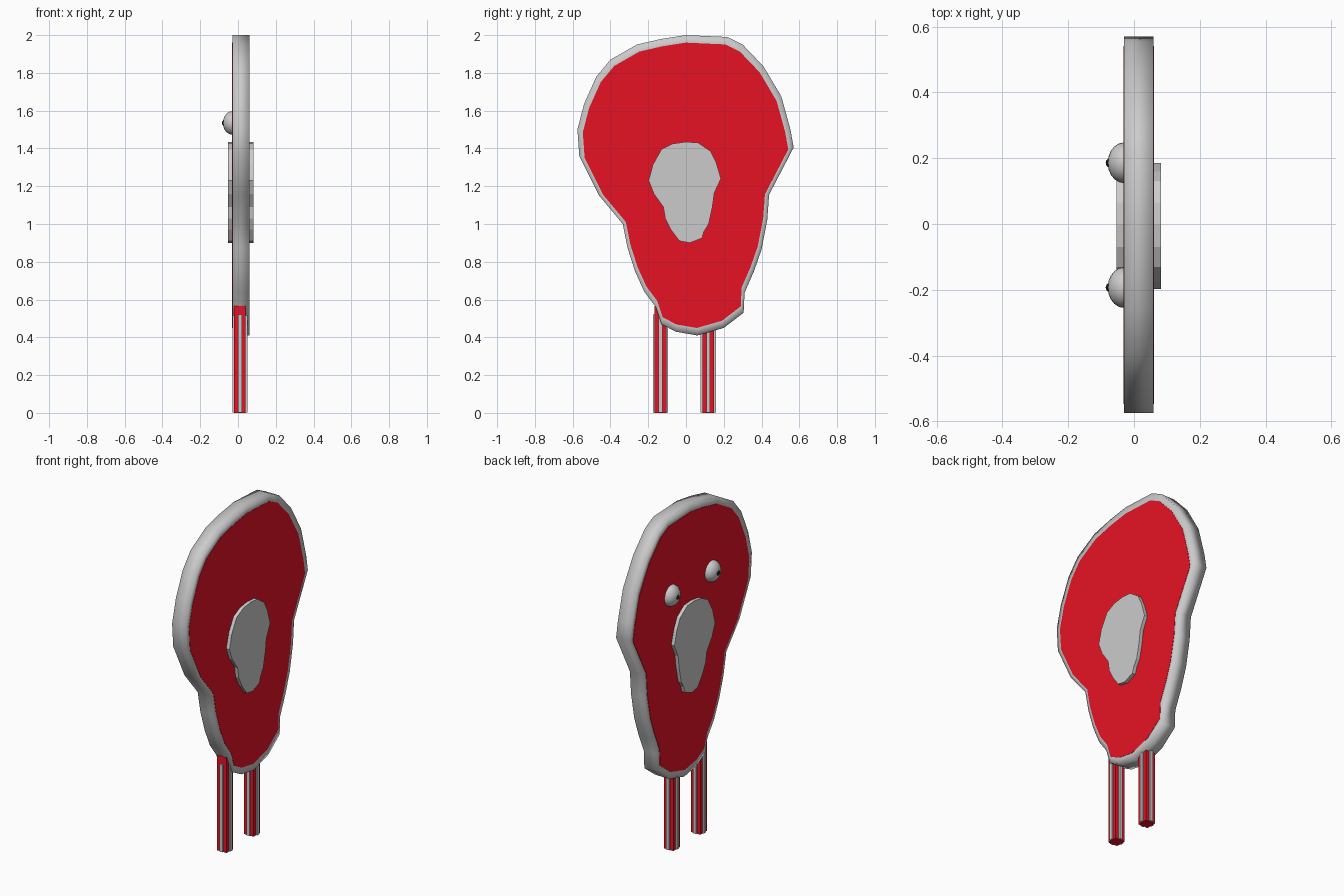
import bpy, bmesh, math

if "Cube" in bpy.data.objects:
    bpy.data.objects.remove(bpy.data.objects["Cube"])

def material(name, color):
    m = bpy.data.materials.new(name)
    m.diffuse_color = (*color, 1)
    m.use_nodes = True
    m.node_tree.nodes["Principled BSDF"].inputs["Base Color"].default_value = m.diffuse_color
    return m

RED = material("red", (0.8, 0.006, 0.018))
BLACK = material("black", (0.01, 0.01, 0.01))

def finish(bm, name, mat=None, smooth=False):
    bmesh.ops.recalc_face_normals(bm, faces=bm.faces)
    me = bpy.data.meshes.new(name)
    bm.to_mesh(me)
    bm.free()
    if mat:
        me.materials.append(mat)
    for p in me.polygons:
        p.use_smooth = smooth
    ob = bpy.data.objects.new(name, me)
    bpy.context.collection.objects.link(ob)
    return ob

def slab(name, pts, x0, x1, mat=None, inset=None, smooth=False):
    """Closed (y, z) outline extruded along x, with optional inset ring on the caps."""
    bm = bmesh.new()
    rings = [[bm.verts.new((x, y, z)) for y, z in p]
             for x, p in ([(x0, inset)] if inset else []) + [(x0, pts), (x1, pts)]
             + ([(x1, inset)] if inset else [])]
    n = len(pts)
    for a, b in zip(rings, rings[1:]):
        for i in range(n):
            j = (i + 1) % n
            bm.faces.new((a[i], a[j], b[j], b[i]))
    bm.faces.new(rings[0])
    bm.faces.new(rings[-1])
    return finish(bm, name, mat, smooth)

def box(name, c, s, mat=None):
    bm = bmesh.new()
    bmesh.ops.create_cube(bm, size=1)
    for v in bm.verts:
        v.co = [c[i] + v.co[i] * s[i] for i in range(3)]
    return finish(bm, name, mat)

def ball(name, c, s, mat=None):
    bm = bmesh.new()
    bmesh.ops.create_uvsphere(bm, u_segments=20, v_segments=12, radius=1)
    for v in bm.verts:
        v.co = [c[i] + v.co[i] * s[i] for i in range(3)]
    return finish(bm, name, mat, True)

# steak outline: grey fat rim and red meat
outline = [(0, 2), (.22, 1.99), (.30, 1.95), (.41, 1.835), (.505, 1.675), (.553, 1.5),
           (.57, 1.405), (.44, 1.155), (.43, 1.02), (.4, .865), (.36, .75), (.31, .635),
           (.305, .53), (.2, .45), (.06, .41), (-.055, .43), (-.13, .47), (-.16, .56),
           (-.22, .64), (-.27, .75), (-.31, .875), (-.335, 1.0), (-.46, 1.15),
           (-.565, 1.36), (-.575, 1.5), (-.54, 1.635), (-.475, 1.78), (-.4, 1.87),
           (-.26, 1.95), (-.13, 1.98)]
inner = [(y * .95, 1.2 + (z - 1.2) * .95) for y, z in outline]
slab("fat_rim", outline, -.03, .06, inset=inner, smooth=True)
slab("meat", inner, -.0325, .0615, RED)

# bone showing on both sides
bone = [(0, 1.435), (.065, 1.43), (.13, 1.385), (.16, 1.325), (.185, 1.24), (.15, 1.165),
        (.14, 1.09), (.12, 1.0), (.095, .96), (.085, .925), (.02, .9), (-.035, .91),
        (-.08, .97), (-.11, 1.03), (-.12, 1.09), (-.17, 1.16), (-.198, 1.23),
        (-.175, 1.315), (-.13, 1.395), (-.07, 1.425)]
slab("bone", bone, -.053, .082)

for side, y in (("left", -.193), ("right", .186)):
    # eyes with small pupils
    ball(side + "_eye", (-.03, y, 1.535), (.05, .062, .062))
    ball(side + "_pupil", (-.071, y, 1.535), (.015, .015, .015), BLACK)

for side, y in (("left", -.135), ("right", .118)):
    # striped legs: red core with grey ribs on each face
    box(side + "_leg", (.01, y, .2825), (.062, .062, .565), RED)
    box(side + "_leg_rib_x", (.01, y, .261), (.08, .02, .518))
    box(side + "_leg_rib_y", (.01, y, .261), (.02, .08, .518))
